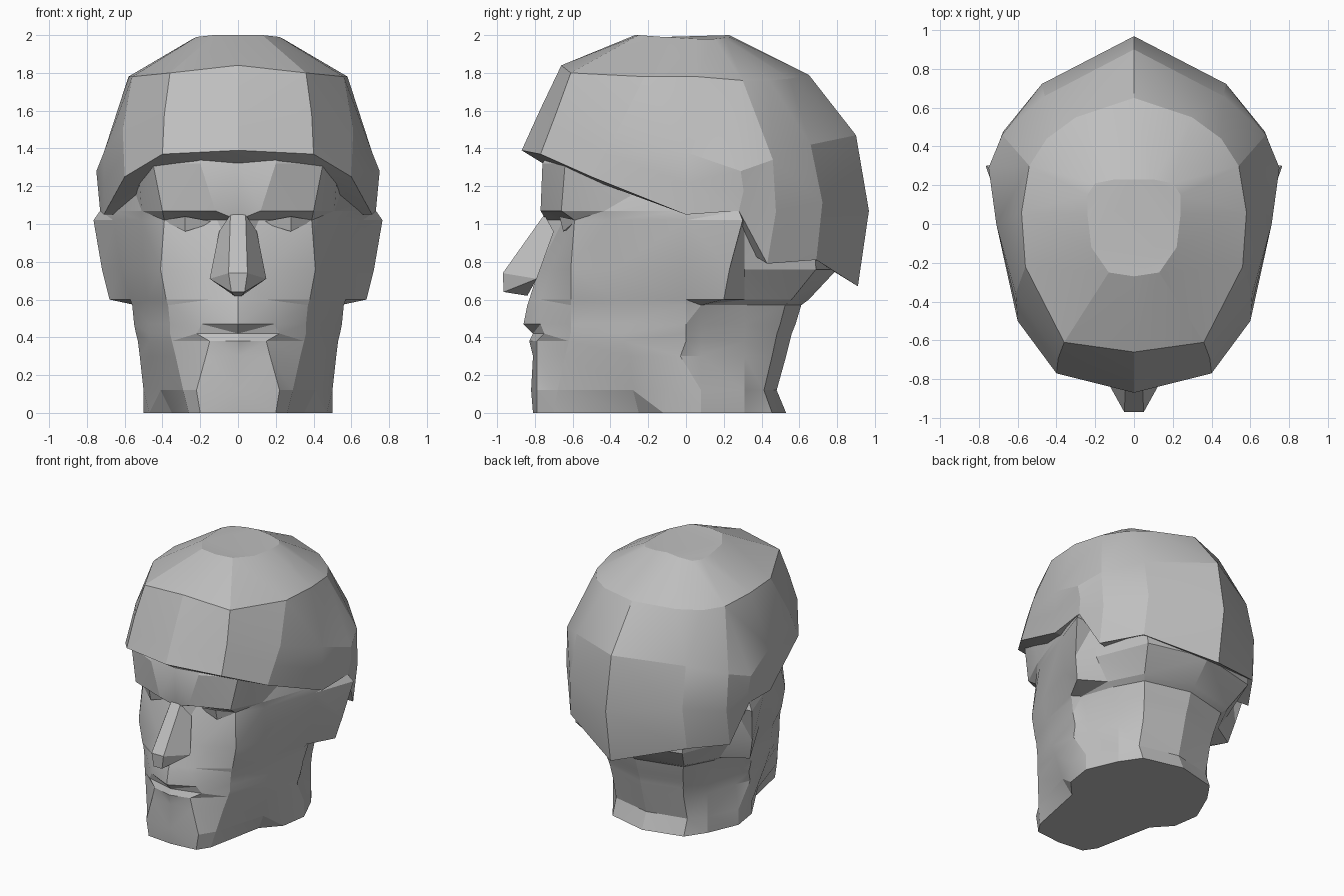
import bpy
import bmesh
import math

default_cube = bpy.data.objects.get("Cube")
if default_cube:
    bpy.data.objects.remove(default_cube, do_unlink=True)

# One plain grey for the whole bust
grey = bpy.data.materials.new("plain grey")
grey.use_nodes = True
colour = (0.52, 0.52, 0.52, 1)
grey.diffuse_color = colour
shader = next(n for n in grey.node_tree.nodes if n.type == "BSDF_PRINCIPLED")
shader.inputs["Base Color"].default_value = colour


def finish(name, bm, angle):
    """Turn a bmesh into a shaded, coloured object."""
    bmesh.ops.recalc_face_normals(bm, faces=bm.faces[:])
    mesh = bpy.data.meshes.new(name)
    bm.to_mesh(mesh)
    bm.free()
    mesh.materials.append(grey)
    obj = bpy.data.objects.new(name, mesh)
    bpy.context.collection.objects.link(obj)
    bpy.ops.object.select_all(action="DESELECT")
    obj.select_set(True)
    bpy.context.view_layer.objects.active = obj
    bpy.ops.object.shade_smooth_by_angle(angle=math.radians(angle))
    return obj


def full_ring(half):
    """Close a half ring, listed front to back, with its mirror image."""
    return half + [(-x, y, z) for x, y, z in reversed(half[1:-1])]


def loft(name, half_rings, angle):
    """Skin a stack of half rings with triangles and cap both ends."""
    bm = bmesh.new()
    rings = [[bm.verts.new(p) for p in full_ring(half)] for half in half_rings]
    for lower, upper in zip(rings, rings[1:]):
        count = len(lower)
        for i in range(count):
            j = (i + 1) % count
            bm.faces.new((lower[i], lower[j], upper[j], upper[i]))
    bm.faces.new(rings[0])
    bm.faces.new(rings[-1])
    bmesh.ops.triangulate(bm, faces=bm.faces[:], quad_method="SHORT_EDGE")
    return finish(name, bm, angle)


def hull(name, points, angle):
    """Faceted solid around a few points."""
    bm = bmesh.new()
    for point in points:
        bm.verts.new(point)
    result = bmesh.ops.convex_hull(bm, input=bm.verts[:])
    spare = [v for v in result["geom_interior"] if isinstance(v, bmesh.types.BMVert)]
    bmesh.ops.delete(bm, geom=spare, context="VERTS")
    return finish(name, bm, angle)


def section(height, front, inner, cheek, temple, side, ear, nape):
    """Level half section of the head; nape is (neck half width, back depth)."""
    width, back = nape
    outline = [(0, front), inner, cheek, temple, side, ear]
    outline += [(width, 0.31), (width * 0.75, back * 0.86), (0, back)]
    return [(x, y, height) for x, y in outline]


# Head: jaw and neck first, then mouth, cheeks, eye sockets, brow and forehead
neck = [
    section(height=0, front=-.81, inner=(.2, -.79), cheek=(.26, -.7),
            temple=(.35, -.25), side=(.47, -.12), ear=(.5, .08), nape=(.4, .53)),
    section(height=.12, front=-.82, inner=(.22, -.79), cheek=(.29, -.68),
            temple=(.41, -.28), side=(.5, -.08), ear=(.5, .08), nape=(.4, .48)),
    section(height=.3, front=-.81, inner=(.17, -.79), cheek=(.33, -.64),
            temple=(.46, -.3), side=(.52, -.03), ear=(.47, .08), nape=(.4, .53)),
]
mouth = [
    section(height=.38, front=-.83, inner=(.15, -.79), cheek=(.35, -.62),
            temple=(.47, -.33), side=(.53, 0), ear=(.48, .08), nape=(.41, .55)),
    section(height=.42, front=-.81, inner=(.22, -.75), cheek=(.36, -.61),
            temple=(.47, -.34), side=(.54, 0), ear=(.49, .08), nape=(.42, .56)),
    section(height=.47, front=-.86, inner=(.19, -.77), cheek=(.36, -.61),
            temple=(.47, -.35), side=(.55, 0), ear=(.5, .08), nape=(.43, .58)),
]
cheeks = [
    section(height=.57, front=-.84, inner=(.15, -.78), cheek=(.37, -.61),
            temple=(.47, -.37), side=(.56, 0), ear=(.54, .08), nape=(.46, .61)),
    section(height=.6, front=-.83, inner=(.15, -.77), cheek=(.38, -.61),
            temple=(.48, -.37), side=(.57, 0), ear=(.68, .2), nape=(.5, .65)),
    section(height=.76, front=-.78, inner=(.17, -.72), cheek=(.41, -.61),
            temple=(.5, -.38), side=(.62, 0), ear=(.72, .23), nape=(.6, .8)),
]
brow = [
    section(height=1.02, front=-.74, inner=(.11, -.65), cheek=(.39, -.59),
            temple=(.51, -.41), side=(.66, 0), ear=(.765, .3), nape=(.62, .78)),
    section(height=1.07, front=-.75, inner=(.12, -.77), cheek=(.4, -.66),
            temple=(.51, -.43), side=(.66, 0), ear=(.73, .28), nape=(.58, .7)),
    section(height=1.32, front=-.76, inner=(.2, -.76), cheek=(.45, -.64),
            temple=(.53, -.45), side=(.6, 0), ear=(.62, .2), nape=(.55, .65)),
    section(height=1.42, front=-.72, inner=(.2, -.71), cheek=(.36, -.6),
            temple=(.5, -.4), side=(.56, 0), ear=(.6, .2), nape=(.5, .6)),
]
loft("head", neck + mouth + cheeks + brow, angle=20)

# Hair: faceted cap with a low nape and a rim raised over the brow
rim = [(0, -.87, 1.39), (.4, -.77, 1.37), (.6, -.5, 1.25), (.71, 0, 1.05),
       (.73, .28, 1.07), (.67, .43, .79), (.49, .69, .81), (0, .91, .67)]
middle = [(0, -.77, 1.61), (.39, -.69, 1.58), (.61, -.36, 1.5), (.71, 0, 1.38),
          (.75, .29, 1.28), (.68, .46, 1.34), (.46, .66, 1.42), (0, .9, 1.47)]
upper = [(0, -.66, 1.84), (.36, -.61, 1.8), (.56, -.22, 1.78), (.58, .06, 1.78),
         (.54, .3, 1.76), (.45, .44, 1.76), (.3, .55, 1.77), (0, .65, 1.79)]
crown = [(0, -.27, 2), (.13, -.25, 2), (.22, -.12, 1.99), (.24, .05, 1.98),
         (.24, .15, 1.98), (.2, .21, 1.98), (.1, .23, 1.99), (0, .23, 2)]
underside = [(x * .87, y * .87, z + .08 * y) for x, y, z in rim]
lower = []
for a, b in zip(rim, middle):
    x, y, z = [(p + q) / 2 for p, q in zip(a, b)]
    lower.append((x, y * 1.07 if y > 0 else y, z))
loft("hair", [underside, rim, lower, middle, upper, crown], angle=15)

# Nose: wedge from the bridge to a blunt tip with flared wings
nose_half = [(.04, -.75, 1.05), (.05, -.97, .74), (.035, -.965, .64),
             (.15, -.79, .71), (.1, -.7, .96), (.02, -.84, .62)]
hull("nose", nose_half + [(-x, y, z) for x, y, z in nose_half], angle=20)

# Eyes: narrow lids tucked under the brow
lid = [(.12, -.64, 1.01), (.4, -.58, 1.02), (.28, -.67, 1.04), (.28, -.65, .96)]
lid.append((.28, -.55, 1))
for name, sign in (("left_eye", 1), ("right_eye", -1)):
    hull(name, [(sign * x, y, z) for x, y, z in lid], angle=20)
